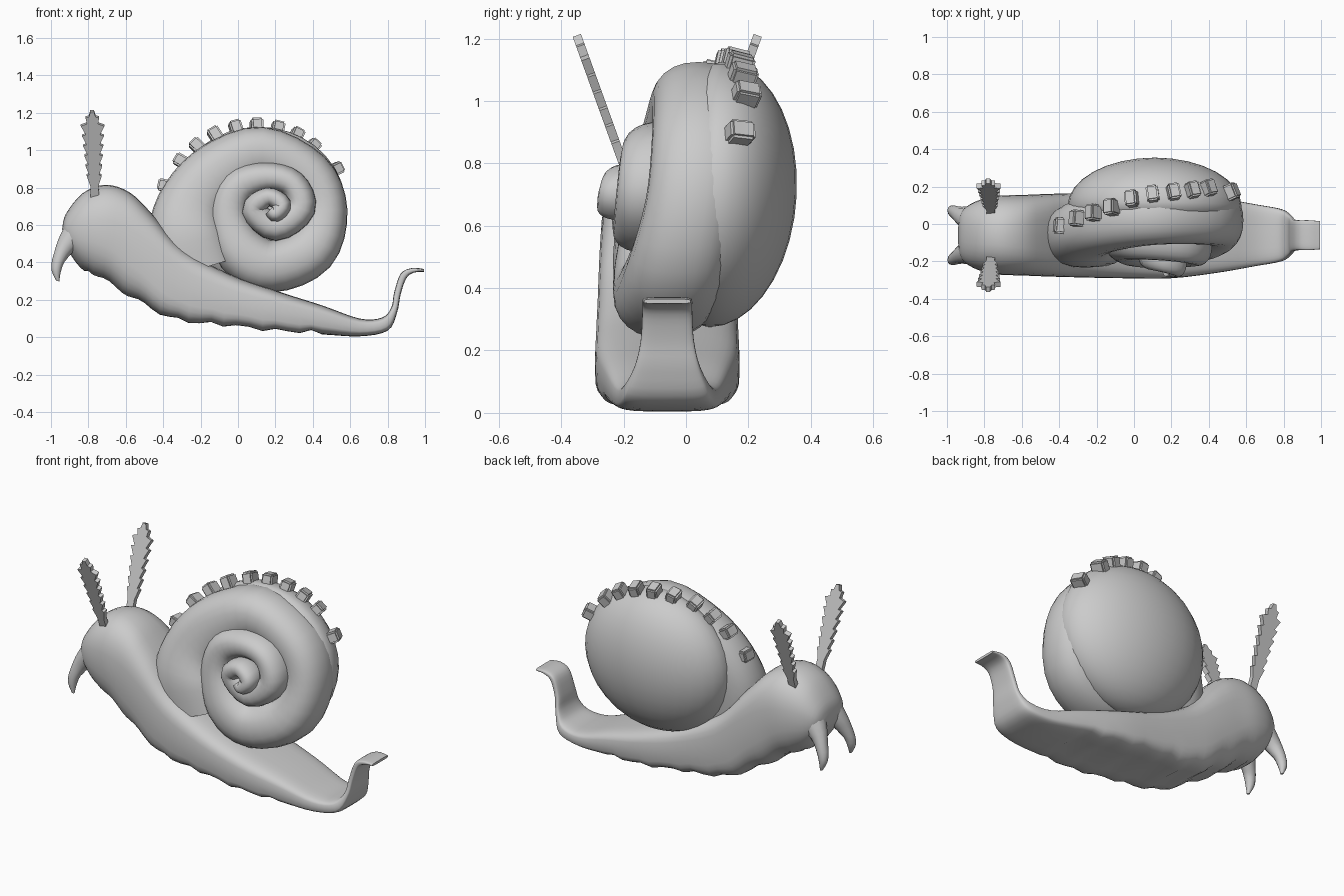
import bpy, bmesh, math
from mathutils import Vector

if "Cube" in bpy.data.objects:
    bpy.data.objects.remove(bpy.data.objects["Cube"], do_unlink=True)

MID = -0.06  # the body's plane of symmetry
grey = bpy.data.materials.new("plain grey")
grey.use_nodes = True
grey.diffuse_color = (0.6, 0.6, 0.6, 1)
grey.node_tree.nodes["Principled BSDF"].inputs["Base Color"].default_value = grey.diffuse_color


def finish(bm, name, angle=50):
    bmesh.ops.recalc_face_normals(bm, faces=bm.faces)
    mesh = bpy.data.meshes.new(name)
    bm.to_mesh(mesh)
    bm.free()
    obj = bpy.data.objects.new(name, mesh)
    bpy.context.collection.objects.link(obj)
    mesh.materials.append(grey)
    bpy.ops.object.select_all(action="DESELECT")
    obj.select_set(True)
    bpy.context.view_layer.objects.active = obj
    bpy.ops.object.shade_smooth_by_angle(angle=math.radians(angle))
    return obj


def smooth_path(stations, steps):
    """Catmull-Rom interpolation of tuples of any length."""
    pts = [stations[0]] + stations + [stations[-1]]
    out = []
    for a, b, c, d in zip(pts, pts[1:], pts[2:], pts[3:]):
        for k in range(steps):
            t = k / steps
            out.append([q + t * (r - p) / 2 + t * t * (p - 2.5 * q + 2 * r - s / 2)
                        + t ** 3 * (3 * (q - r) + s - p) / 2
                        for p, q, r, s in zip(a, b, c, d)])
    return out + [list(stations[-1])]


def loft(rings, name):
    bm = bmesh.new()
    loops = [[bm.verts.new(p) for p in ring] for ring in rings]
    n = len(loops[0])
    for a, b in zip(loops, loops[1:]):
        for i in range(n):
            j = (i + 1) % n
            bm.faces.new((a[i], a[j], b[j], b[i]))
    bm.faces.new(loops[0])
    bm.faces.new(loops[-1][::-1])
    return finish(bm, name)


def turn(n):
    return [2 * math.pi * i / n for i in range(n)]


def power(v, e):
    return math.copysign(abs(v) ** e, v)


# Body: top x, top z, bottom x, bottom z, half width, from snout to tail tip
body = [
    (-.94, .58, -.935, .52, .08), (-.92, .66, -.9, .45, .14),
    (-.83, .77, -.84, .37, .185), (-.71, .815, -.75, .31, .21),
    (-.58, .775, -.62, .23, .215), (-.46, .66, -.5, .16, .22),
    (-.3, .48, -.32, .08, .225), (-.05, .34, -.08, .055, .23),
    (.2, .25, .2, .025, .23), (.45, .17, .45, .015, .2),
    (.65, .1, .65, .005, .165), (.77, .105, .8, .035, .14),
    (.82, .16, .85, .13, .105), (.835, .24, .87, .23, .085),
    (.87, .34, .9, .315, .08), (.93, .37, .94, .345, .08),
    (.995, .365, .995, .35, .075)]

rings = []
for xt, zt, xb, zb, hw in smooth_path(body, 4):
    mid = Vector(((xt + xb) / 2, MID, (zt + zb) / 2))
    up = Vector(((xt - xb) / 2, 0, (zt - zb) / 2))
    e = min(.85, max(.5, .5 - .9 * (xt + .35)))    # round head, boxy foot
    ring = []
    for a in turn(32):
        c, s = power(math.cos(a), e), power(math.sin(a), e)
        p = mid + up * s + Vector((0, hw * c, 0))
        if s < 0 and -.8 < xt < .4:      # rippled rim and hollow sole
            p.z -= s * (.011 * math.sin(xt * 36) + .02 * (1 - abs(c)))
        ring.append(p)
    rings.append(ring)
loft(rings, "body")

# Shell whorls: centre x, centre z, radial half width, centre y, half depth
whorls = [
    (-.22, .36, .22, -.07, .16), (-.27, .56, .21, -.06, .17),
    (-.23, .74, .18, -.02, .16), (-.09, .89, .165, .02, .16),
    (.13, .985, .14, .04, .15), (.375, .87, .13, .04, .15),
    (.46, .68, .125, .02, .15), (.39, .47, .14, -.03, .16),
    (.18, .38, .14, -.07, .16), (.02, .46, .14, -.08, .15),
    (-.05, .65, .11, -.07, .13), (0, .8, .1, -.06, .13),
    (.15, .855, .08, -.07, .125), (.29, .82, .075, -.09, .12),
    (.335, .69, .08, -.12, .105), (.2, .59, .075, -.14, .095),
    (.085, .68, .065, -.16, .08), (.16, .75, .05, -.18, .08),
    (.235, .71, .05, -.2, .08), (.2, .66, .045, -.21, .075),
    (.17, .68, .03, -.22, .06)]
path = smooth_path(whorls, 4)
rings = []
for i, (x, z, r, y, d) in enumerate(path):
    before, after = path[max(i - 1, 0)], path[min(i + 1, len(path) - 1)]
    t = Vector((after[0] - before[0], 0, after[1] - before[1])).normalized()
    side = Vector((-t.z, 0, t.x))
    rings.append([Vector((x, y, z)) + side * r * power(math.cos(a), .85)
                  + Vector((0, d * power(math.sin(a), .9), 0)) for a in turn(24)])
loft(rings, "shell_spiral")

# Domed back of the shell, flatter towards the spiral
bm = bmesh.new()
bmesh.ops.create_uvsphere(bm, u_segments=32, v_segments=18, radius=1)
for v in bm.verts:
    depth = .26 if v.co.y > 0 else .17
    v.co = Vector((.11 + .465 * v.co.x, .095 + depth * v.co.y + .02 * v.co.z,
                   .7 + .425 * v.co.z))
finish(bm, "shell_dome")

# Row of blocky studs over the crest
studs = [(-.385, -.01, .81), (-.3, .03, .94), (-.215, .06, 1.02),
         (-.12, .09, 1.08), (-.01, .135, 1.115), (.1, .16, 1.125),
         (.21, .17, 1.11), (.31, .18, 1.075), (.395, .19, 1.015), (.515, .17, .895)]
for n, p in enumerate(studs):
    bm = bmesh.new()
    bmesh.ops.create_cube(bm, size=1)
    for v in bm.verts:
        v.co = Vector((v.co.x * .065, v.co.y * .085, v.co.z * .085))
    bmesh.ops.bevel(bm, geom=bm.edges[:], offset=.009, segments=2, affect="EDGES")
    stud = finish(bm, f"shell_stud_{n + 1}", 40)
    stud.location = p
    stud.rotation_euler = (-.25, math.atan2(p[0] - .11, p[2] - .7), .15)

for word, sign in (("left", 1), ("right", -1)):
    # Feathery antenna: serrated plate leaning outwards
    base = Vector((-.765, MID + sign * .12, .74))
    along = Vector((-.015, sign * .17, .47))
    thick = along.cross(Vector((1, 0, 0))).normalized() * .014
    teeth = 6
    edge = [(0, .022), (.15, .022)]
    for k in range(teeth):
        t = .17 + .68 * k / teeth
        wide = .04 + .028 * k / teeth
        edge += [(t, wide * .6), (t + .1, wide)]
    edge += [(.86, .03), (.93, .036), (.94, .018), (1, .01)]
    bm = bmesh.new()
    sheets = []
    for off in (-thick, thick):
        rows = []
        for t, w in edge:
            c = base + along * t + off
            rows.append([bm.verts.new(c + Vector((s * w, 0, 0))) for s in (-1, 1)])
        for a, b in zip(rows, rows[1:]):
            bm.faces.new((a[0], a[1], b[1], b[0]))
        sheets.append([r[0] for r in rows] + [r[1] for r in rows[::-1]])
    front, back = sheets
    for i in range(len(front)):
        j = (i + 1) % len(front)
        bm.faces.new((front[i], front[j], back[j], back[i]))
    finish(bm, word + "_antenna", 30)

    # Drooping mouth feeler: x, sideways offset, z, radius
    feeler = [(-.84, .07, .57, .09), (-.92, .1, .49, .052),
              (-.96, .125, .41, .034), (-.972, .135, .35, .024),
              (-.963, .14, .3, .008)]
    rings = []
    for x, y, z, r in smooth_path(feeler, 3):
        c = Vector((x, MID + sign * y, z))
        lean = Vector((.8, 0, -.6)) if z > .42 else Vector((1, 0, -.15))
        rings.append([c + lean * r * math.cos(a) + Vector((0, r * math.sin(a), 0))
                      for a in turn(12)])
    loft(rings, word + "_mouth_feeler")
